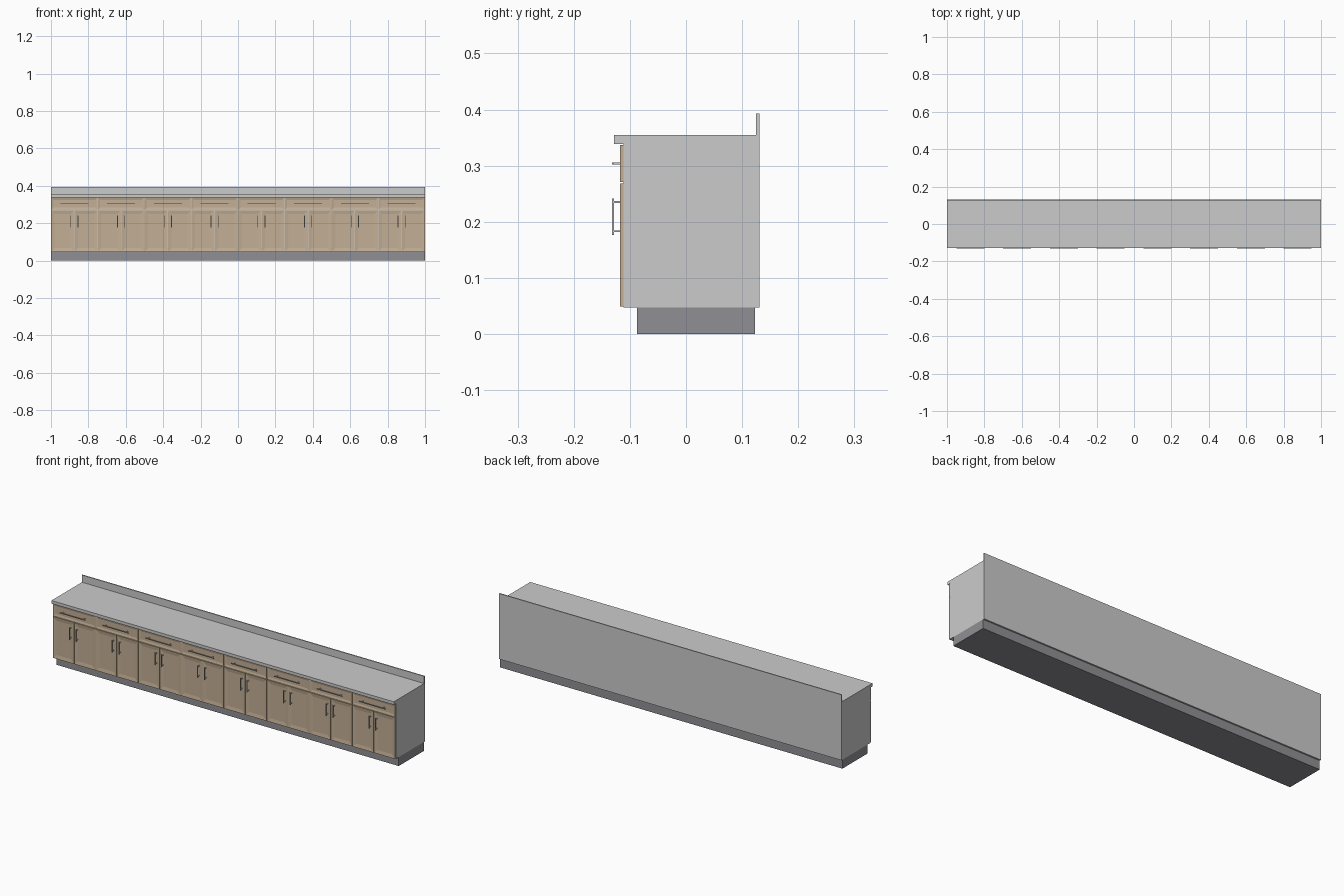
import bpy, bmesh
from mathutils import Matrix

if "Cube" in bpy.data.objects:
    bpy.data.objects.remove(bpy.data.objects["Cube"])


def material(name, c):
    m = bpy.data.materials.new(name)
    m.diffuse_color = (*c, 1)
    m.use_nodes = True
    m.node_tree.nodes["Principled BSDF"].inputs["Base Color"].default_value = m.diffuse_color
    return m


wood = material("wood", (0.55, 0.43, 0.30))
stone = material("stone", (0.64, 0.64, 0.62))
dark = material("plinth_grey", (0.28, 0.28, 0.30))


def finish(bm, name, mat=None):
    me = bpy.data.meshes.new(name)
    bm.to_mesh(me)
    bm.free()
    ob = bpy.data.objects.new(name, me)
    bpy.context.collection.objects.link(ob)
    if mat:
        me.materials.append(mat)
    return ob


def add_box(bm, x0, x1, y0, y1, z0, z1):
    mtx = Matrix.Translation(((x0 + x1) / 2, (y0 + y1) / 2, (z0 + z1) / 2))
    mtx = mtx @ Matrix.Diagonal((x1 - x0, y1 - y0, z1 - z0, 1))
    bmesh.ops.create_cube(bm, size=1, matrix=mtx)


def box(name, *dims, mat=None):
    bm = bmesh.new()
    add_box(bm, *dims)
    return finish(bm, name, mat)


FRONT, CARCASS, BACK = -0.118, -0.111, 0.131


def panel(name, x0, x1, z0, z1, frame):
    """Front panel with a recessed centre."""
    bm = bmesh.new()
    add_box(bm, x0, x1, FRONT, CARCASS, z0, z1)
    bm.normal_update()
    face = min(bm.faces, key=lambda f: f.calc_center_median().y)
    bmesh.ops.inset_region(bm, faces=[face], thickness=frame)
    bmesh.ops.translate(bm, verts=face.verts, vec=(0, 0.003, 0))
    return finish(bm, name, wood)


def handle(name, x, z, length, vertical):
    """Slim bar on two posts."""
    bm = bmesh.new()
    t, h = 0.0017, length / 2
    w, v = (t, h) if vertical else (h, t)
    add_box(bm, x - w, x + w, -0.1315, -0.128, z - v, z + v)
    for s in (-1, 1):
        px = x if vertical else x + s * h * 0.82
        pz = z + s * h * 0.80 if vertical else z
        add_box(bm, px - t, px + t, -0.129, FRONT + 0.003, pz - t, pz + t)
    return finish(bm, name)


# body
box("plinth", -1, 1, -0.087, 0.123, 0, 0.047, mat=dark)
box("carcass", -1, 1, CARCASS, BACK, 0.047, 0.339)

# worktop with upstand, extruded from an L profile
bm = bmesh.new()
profile = [(-0.128, 0.339), (BACK, 0.339), (BACK, 0.393),
           (0.125, 0.393), (0.125, 0.355), (-0.128, 0.355)]
f = bm.faces.new([bm.verts.new((-1, y, z)) for y, z in profile])
ext = bmesh.ops.extrude_face_region(bm, geom=[f])["geom"]
bmesh.ops.translate(bm, vec=(2, 0, 0),
                    verts=[g for g in ext if isinstance(g, bmesh.types.BMVert)])
bmesh.ops.recalc_face_normals(bm, faces=bm.faces)
finish(bm, "worktop", stone)

# eight units: one drawer over a pair of doors
g = 0.001
for i in range(8):
    c = -0.875 + 0.25 * i
    panel(f"drawer_front_{i}", c - 0.125 + g, c + 0.125 - g, 0.271, 0.337, 0.017)
    handle(f"drawer_handle_{i}", c, 0.304, 0.15, False)
    for s, side in ((-1, "left"), (1, "right")):
        a, b = sorted((c + s * g, c + s * (0.125 - g)))
        panel(f"door_{side}_{i}", a, b, 0.049, 0.268, 0.027)
        handle(f"door_handle_{side}_{i}", c + s * 0.0195, 0.209, 0.065, True)
